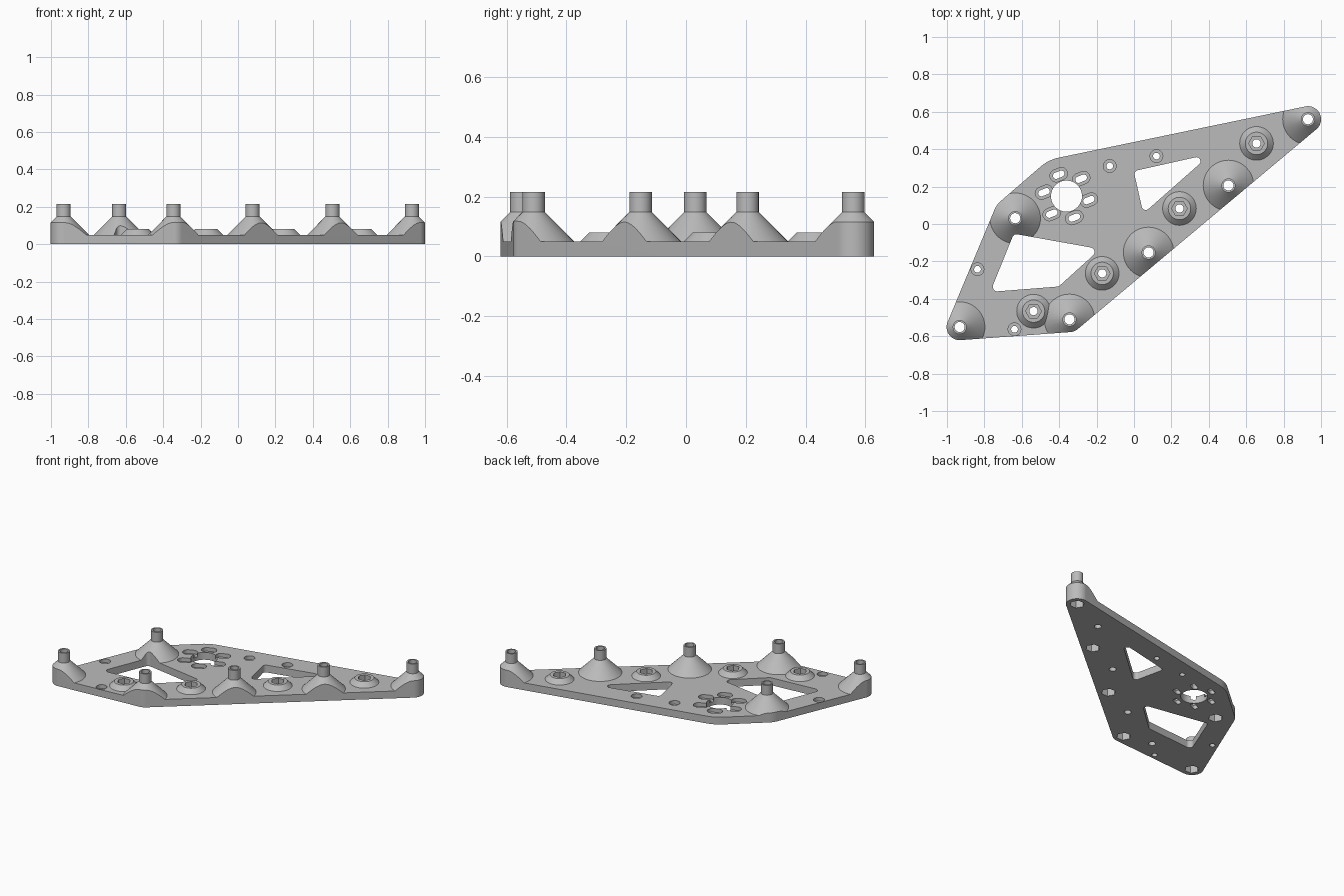
import bpy, bmesh, math
from mathutils import Vector
from mathutils.geometry import convex_hull_2d

cube = bpy.data.objects.get("Cube")
if cube:
    bpy.data.objects.remove(cube, do_unlink=True)

THICK = 0.05
POSTS = [(-0.932, -0.551), (-0.345, -0.51), (0.078, -0.152),
         (0.505, 0.206), (0.93, 0.56), (-0.635, 0.031)]
BOSSES = [(0.655, 0.431), (0.243, 0.083), (-0.17, -0.264), (-0.537, -0.466)]
SCREWS = [(-0.13, 0.31), (0.12, 0.363), (-0.837, -0.242), (-0.639, -0.563)]
HUB = (-0.361, 0.149)


def hull(circles, sides=48):
    """Outline wrapped tightly around circles given as (x, y, radius)."""
    pts = [Vector((x + r * math.cos(math.tau * i / sides),
                   y + r * math.sin(math.tau * i / sides)))
           for x, y, r in circles for i in range(sides)]
    return [pts[i] for i in convex_hull_2d(pts)]


def ring(x, y, r, sides=48):
    return [Vector((x + r * math.cos(math.tau * i / sides),
                    y + r * math.sin(math.tau * i / sides))) for i in range(sides)]


def loft(bm, sections):
    """Closed solid through (outline, height) sections."""
    loops = [[bm.verts.new((p.x, p.y, z)) for p in pts] for pts, z in sections]
    n = len(loops[0])
    for a, b in zip(loops, loops[1:]):
        for i in range(n):
            j = (i + 1) % n
            bm.faces.new((a[i], a[j], b[j], b[i]))
    bm.faces.new(loops[0][::-1])
    bm.faces.new(loops[-1])


def prism(bm, pts, low, high):
    loft(bm, [(pts, low), (pts, high)])


def lathe(bm, centre, profile):
    loft(bm, [(ring(*centre, r), z) for r, z in profile])


def finish(name, bm):
    bmesh.ops.recalc_face_normals(bm, faces=bm.faces)
    mesh = bpy.data.meshes.new(name)
    bm.to_mesh(mesh)
    bm.free()
    obj = bpy.data.objects.new(name, mesh)
    bpy.context.collection.objects.link(obj)
    return obj


# Oversized slab, trimmed to the outline later
bm = bmesh.new()
prism(bm, [Vector(p) for p in ((-1.3, -1), (1.3, -1), (1.3, 1), (-1.3, 1))], 0, THICK)
plate = finish("mounting_plate", bm)

# Tall standoffs on flared cones
bm = bmesh.new()
for p in POSTS:
    lathe(bm, p, [(0.135, 0.02), (0.135, THICK), (0.0375, 0.148), (0.0375, 0.215)])
posts = finish("standoffs", bm)

# Low conical bosses
bm = bmesh.new()
for p in BOSSES:
    lathe(bm, p, [(0.09, 0.015), (0.09, THICK), (0.06, 0.08)])
bosses = finish("bosses", bm)

# Plate outline
bm = bmesh.new()
prism(bm, hull([(*POSTS[0], 0.07), (*POSTS[1], 0.068), (*POSTS[4], 0.07),
                (*HUB, 0.21), (*POSTS[5], 0.12)], 72), -0.1, 0.4)
outline = finish("outline", bm)


def slot(centre, r):
    """Six parallel slots are set around the hub hole."""
    dx, dy = 0.015 * math.cos(math.radians(22)), 0.015 * math.sin(math.radians(22))
    x, y = centre
    return hull([(x - dx, y - dy, r), (x + dx, y + dy, r)], 24)


slots = [(HUB[0] + 0.122 * math.cos(math.radians(a)),
          HUB[1] + 0.122 * math.sin(math.radians(a))) for a in range(-10, 350, 60)]

# Through holes and windows
bm = bmesh.new()
through = [ring(*p, 0.027, 32) for p in POSTS]
through += [ring(*p, 0.022, 32) for p in BOSSES]
through += [ring(*p, 0.018, 32) for p in SCREWS]
through += [slot(p, 0.017) for p in slots]
through.append(ring(*HUB, 0.083))
through.append(hull([(-0.627, -0.08, 0.025), (-0.236, -0.15, 0.025),
                     (-0.413, -0.31, 0.025), (-0.73, -0.335, 0.025)]))
through.append(hull([(0.025, 0.266, 0.022), (0.333, 0.335, 0.022), (0.063, 0.097, 0.022)]))
for pts in through:
    prism(bm, pts, -0.2, 0.5)
holes = finish("holes", bm)

# Nut pockets and counterbores
bm = bmesh.new()
for p in POSTS:
    prism(bm, ring(*p, 0.046, 6), -0.1, 0.06)
for p in BOSSES:
    prism(bm, ring(*p, 0.042, 6), 0.042, 0.2)
for p in SCREWS:
    prism(bm, ring(*p, 0.034, 32), 0.025, 0.2)
for p in slots:
    prism(bm, slot(p, 0.033), 0.025, 0.2)
pockets = finish("pockets", bm)

# Combine the solids and drop the helpers
helpers = [(posts, 'UNION'), (bosses, 'UNION'), (outline, 'INTERSECT'),
           (holes, 'DIFFERENCE'), (pockets, 'DIFFERENCE')]
for helper, operation in helpers:
    mod = plate.modifiers.new(helper.name, 'BOOLEAN')
    mod.object, mod.operation, mod.solver = helper, operation, 'EXACT'
    helper.hide_render = True
bpy.context.view_layer.update()
graph = bpy.context.evaluated_depsgraph_get()
result = bpy.data.meshes.new_from_object(plate.evaluated_get(graph))
plate.modifiers.clear()
plate.data = result
for helper, _ in helpers:
    bpy.data.objects.remove(helper, do_unlink=True)

# Single grey material
grey = bpy.data.materials.new("grey_plastic")
grey.use_nodes = True
colour = (0.5, 0.5, 0.5, 1)
grey.diffuse_color = colour
grey.node_tree.nodes["Principled BSDF"].inputs["Base Color"].default_value = colour
plate.data.materials.clear()
plate.data.materials.append(grey)

bpy.ops.object.select_all(action='DESELECT')
plate.select_set(True)
bpy.context.view_layer.objects.active = plate
bpy.ops.object.shade_smooth_by_angle()
